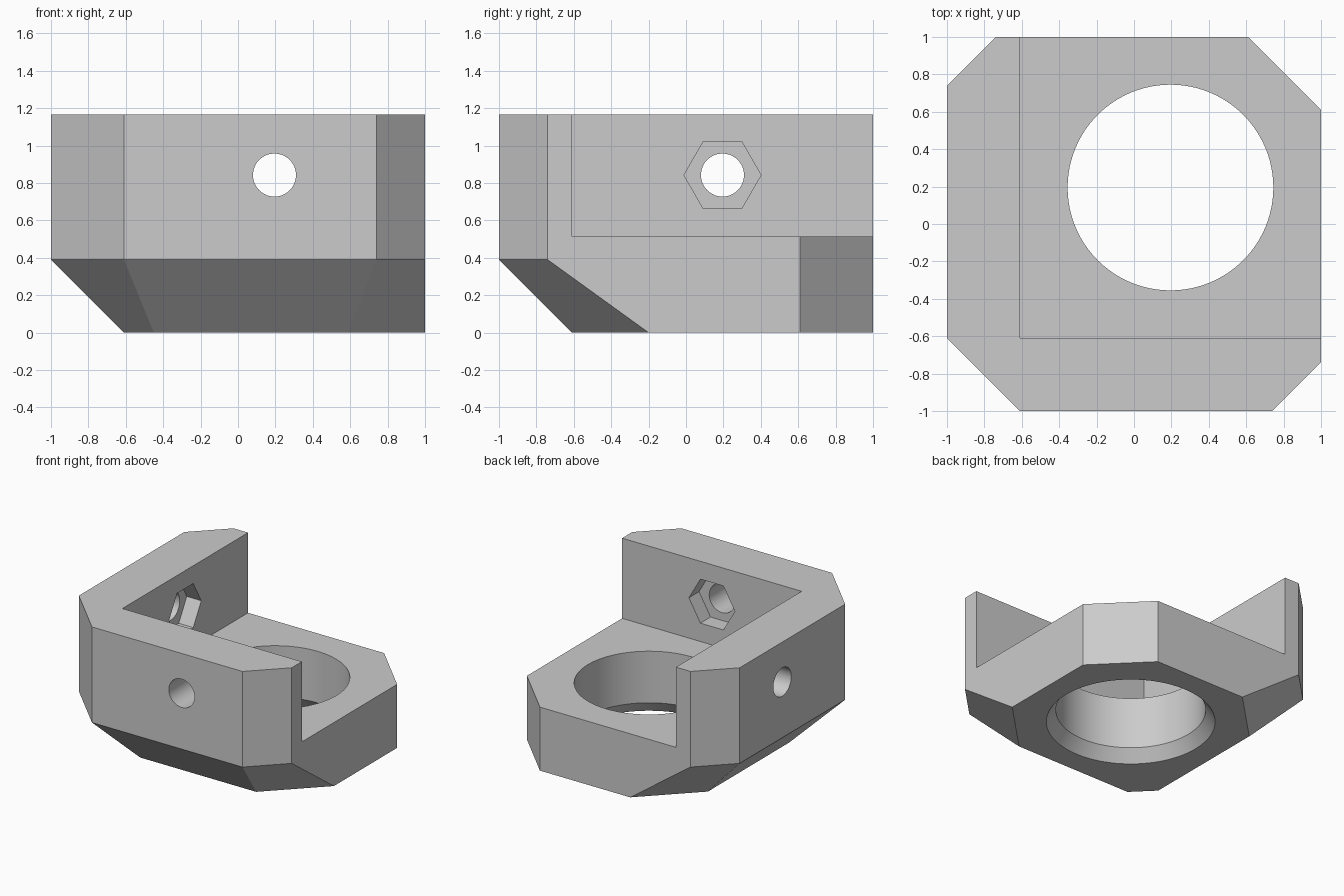
import bpy, bmesh, math
from mathutils import Matrix, Vector

cube = bpy.data.objects.get("Cube")
if cube:
    bpy.data.objects.remove(cube, do_unlink=True)

TOP, FLOOR, SKIRT = 1.165, 0.515, 0.39   # wall top, base plate top, chamfer top
WALL = -0.61                             # inner faces of both walls
BORE = 0.195                             # shared hole centre on x and y
BOLT_Z = 0.842

grey = bpy.data.materials.new("plain grey")
grey.use_nodes = True
grey.diffuse_color = (0.6, 0.6, 0.6, 1)
grey.node_tree.nodes["Principled BSDF"].inputs["Base Color"].default_value = (0.6, 0.6, 0.6, 1)


def loft(name, rings):
    """Closed solid through rings of equal vertex count."""
    bm = bmesh.new()
    loops = [[bm.verts.new(p) for p in ring] for ring in rings]
    n = len(loops[0])
    bm.faces.new(loops[0][::-1])
    bm.faces.new(loops[-1])
    for a, b in zip(loops, loops[1:]):
        for i in range(n):
            j = (i + 1) % n
            bm.faces.new((a[i], a[j], b[j], b[i]))
    bmesh.ops.recalc_face_normals(bm, faces=bm.faces)
    mesh = bpy.data.meshes.new(name)
    bm.to_mesh(mesh)
    bm.free()
    mesh.materials.append(grey)
    obj = bpy.data.objects.new(name, mesh)
    bpy.context.collection.objects.link(obj)
    return obj


def turned(name, profile, sides, matrix=Matrix()):
    """Solid of (radius, height) pairs about an axis placed by matrix."""
    turn = math.tau / sides
    return loft(name, [[matrix @ Vector((r * math.cos(i * turn), r * math.sin(i * turn), h))
                        for i in range(sides)] for r, h in profile])


def flat_ring(points, z):
    return [(x, y, z) for x, y in points]


# Corner bracket body: clipped square outline, lower edges sloped on the wall sides
outline = [(-0.61, -1), (0.74, -1), (1, -0.74), (1, 0.61),
           (0.61, 1), (-0.74, 1), (-1, 0.74), (-1, -0.61)]
foot = [(-0.45, -0.61), (0.59, -0.61), (1, -0.2), (1, 0.61),
        (0.61, 1), (-0.2, 1), (-0.61, 0.59), (-0.61, -0.45)]
body = loft("corner_bracket", [flat_ring(foot, 0), flat_ring(outline, SKIRT),
                               flat_ring(outline, TOP)])

# Open space above the base plate, leaving two walls
square = [(WALL, WALL), (2, WALL), (2, 2), (WALL, 2)]
cutters = [loft("open_space_cutter", [flat_ring(square, FLOOR), flat_ring(square, 2)])]

# Large bore with a countersink underneath
cutters.append(turned("bore_cutter",
                      [(0.697, -0.08), (0.62, 0), (0.55, 0.097), (0.55, 0.8)], 96,
                      Matrix.Translation((BORE, BORE, 0))))

# Bolt hole and hexagonal nut pocket in each wall
front_axis = Matrix.Translation((BORE, 0, BOLT_Z)) @ Matrix.Rotation(math.pi / 2, 4, 'X')
side_axis = Matrix.Rotation(-math.pi / 2, 4, 'Z') @ Matrix.Translation((-BORE, 0, BOLT_Z)) \
    @ Matrix.Rotation(math.pi / 2, 4, 'X')
for side, axis in (("front", front_axis), ("side", side_axis)):
    cutters.append(turned(side + "_bolt_cutter", [(0.115, 0.4), (0.115, 1.2)], 48, axis))
    cutters.append(turned(side + "_nut_cutter", [(0.206, 0.5), (0.206, 0.74)], 6, axis))

# Cut, then discard the cutters
bpy.context.view_layer.objects.active = body
for cutter in cutters:
    cutter.hide_render = True
    mod = body.modifiers.new(cutter.name, 'BOOLEAN')
    mod.operation = 'DIFFERENCE'
    mod.solver = 'EXACT'
    mod.object = cutter
    bpy.ops.object.modifier_apply(modifier=mod.name)
for cutter in cutters:
    bpy.data.objects.remove(cutter, do_unlink=True)

# Smooth the round holes and keep every edge crisp
bpy.ops.object.select_all(action='DESELECT')
body.select_set(True)
bpy.ops.object.shade_smooth_by_angle(angle=math.radians(20))
